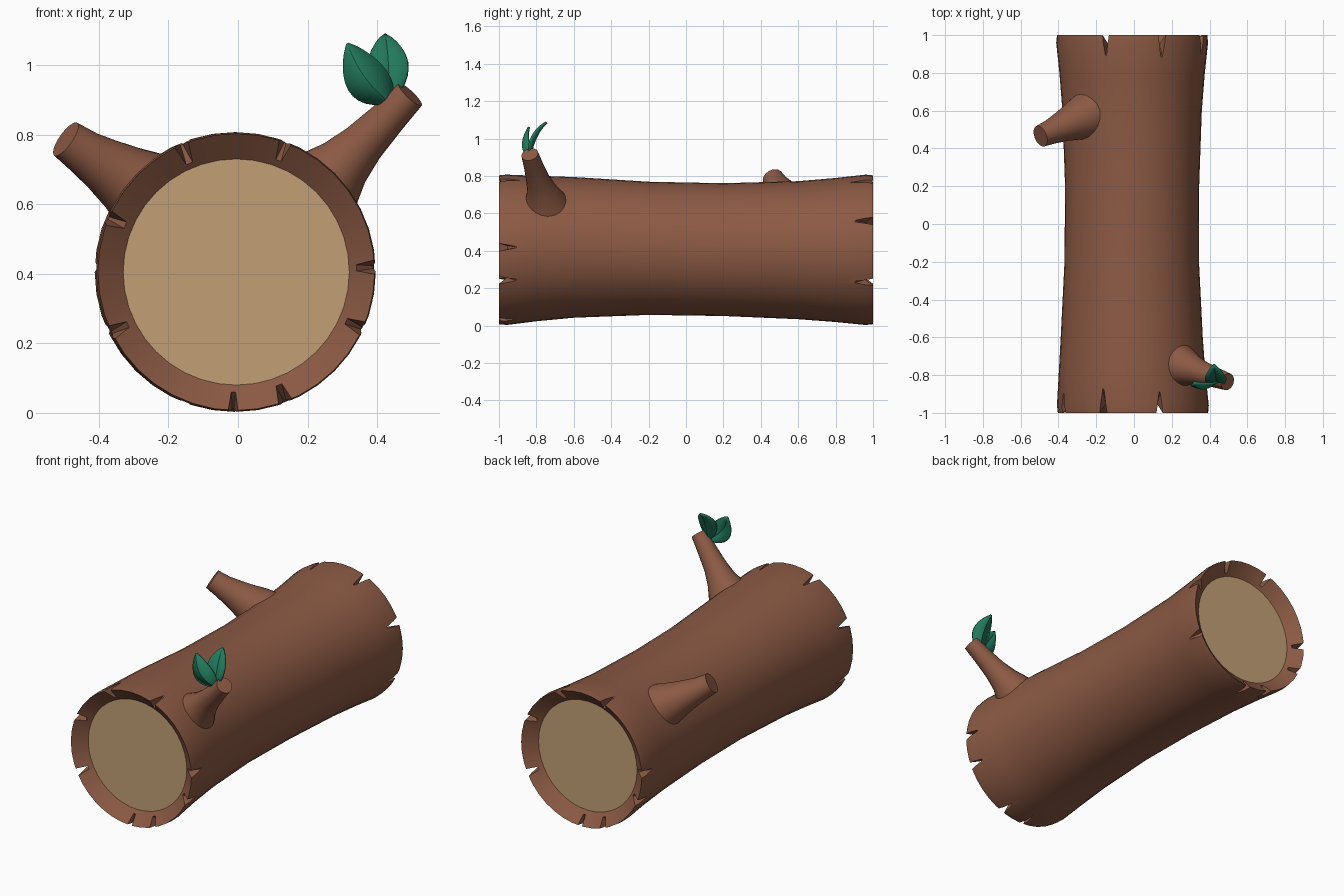
import bpy, bmesh, math
from mathutils import Vector

cube = bpy.data.objects.get("Cube")
if cube:
    bpy.data.objects.remove(cube, do_unlink=True)


def material(name, rgb):
    m = bpy.data.materials.new(name)
    m.use_nodes = True
    m.diffuse_color = (*rgb, 1)
    m.node_tree.nodes["Principled BSDF"].inputs["Base Color"].default_value = (*rgb, 1)
    return m


BARK = material("bark brown", (0.262, 0.102, 0.058))
WOOD = material("cut wood tan", (0.54, 0.35, 0.18))
LEAF = material("leaf green", (0.016, 0.19, 0.105))


def finish(name, bm, mats):
    bmesh.ops.recalc_face_normals(bm, faces=bm.faces)
    mesh = bpy.data.meshes.new(name)
    bm.to_mesh(mesh)
    bm.free()
    for m in mats:
        mesh.materials.append(m)
    ob = bpy.data.objects.new(name, mesh)
    bpy.context.collection.objects.link(ob)
    return ob


def activate(ob):
    bpy.ops.object.select_all(action='DESELECT')
    ob.select_set(True)
    bpy.context.view_layer.objects.active = ob


def smooth(ob, angle=35):
    activate(ob)
    bpy.ops.object.shade_smooth_by_angle(angle=math.radians(angle))


def loft(name, stations, mats, sides, axis=None, cap_mat=0):
    """Closed round body through (x, y, z, radius) stations."""
    bm = bmesh.new()
    pts = [Vector(s[:3]) for s in stations]
    rings = []
    for i, s in enumerate(stations):
        d = axis or pts[min(i + 1, len(pts) - 1)] - pts[max(i - 1, 0)]
        q = d.to_track_quat('Z', 'Y')
        turn = [2 * math.pi * k / sides for k in range(sides)]
        rings.append([bm.verts.new(pts[i] + q @ Vector((s[3] * math.cos(a), s[3] * math.sin(a), 0)))
                      for a in turn])
    for a, b in zip(rings, rings[1:]):
        for k in range(sides):
            n = (k + 1) % sides
            bm.faces.new((a[k], a[n], b[n], b[k]))
    for ring in (rings[0], rings[-1]):
        bm.faces.new(ring).material_index = cap_mat
    return finish(name, bm, mats)


# Log: waisted trunk with a recessed wood disc at each end
log = loft("log", [
    (-0.005, -0.94, 0.405, 0.325), (-0.005, -1, 0.405, 0.398), (-0.006, -0.96, 0.405, 0.402),
    (-0.01, -0.8, 0.412, 0.389), (-0.012, -0.6, 0.418, 0.376), (-0.012, -0.2, 0.413, 0.356),
    (-0.01, 0.2, 0.406, 0.355), (-0.01, 0.6, 0.403, 0.369), (-0.01, 0.8, 0.404, 0.385),
    (-0.01, 0.96, 0.405, 0.402), (-0.01, 1, 0.405, 0.398), (-0.01, 0.94, 0.405, 0.325),
], [BARK, WOOD], 40, Vector((0, 1, 0)), 1)

# Split notches in the bark rim, the same at both ends by a half turn
cut = bmesh.new()
for end in (-1, 1):
    for deg, width, depth in ((113, .03, .17), (69, .026, .15), (2, .03, .13), (-24, .03, .13),
                              (-69, .03, .13), (-91, .02, .14), (206, .03, .14), (157, .032, .14)):
        a = math.radians(deg)
        out = Vector((-end * math.cos(a), 0, math.sin(a)))
        side = out.cross(Vector((0, 1, 0)))
        mid = Vector((-0.007, 0, 0.405))
        tip = mid + out * 0.43 + Vector((0, end * (1 - depth), 0))
        corners = [mid + out * r + side * s * w + Vector((0, end * 1.02, 0))
                   for r, w in ((0.47, width), (0.29, width * 0.5)) for s in (-1, 1)]
        v = [cut.verts.new(p) for p in corners + [tip]]
        for f in ((0, 1, 3, 2), (0, 1, 4), (1, 3, 4), (3, 2, 4), (2, 0, 4)):
            cut.faces.new([v[i] for i in f])
cutter = finish("notch_cutter", cut, [BARK])
cutter.hide_render = True
mod = log.modifiers.new("notches", 'BOOLEAN')
mod.operation = 'DIFFERENCE'
mod.solver = 'EXACT'
mod.object = cutter
activate(log)
bpy.ops.object.modifier_apply(modifier=mod.name)
bpy.data.objects.remove(cutter, do_unlink=True)
smooth(log, 30)

# Branch stubs with flared roots
smooth(loft("left_branch", [
    (0.19, -0.74, 0.595, 0.15), (0.255, -0.755, 0.665, 0.112), (0.305, -0.77, 0.718, 0.082),
    (0.36, -0.79, 0.775, 0.064), (0.43, -0.813, 0.847, 0.053), (0.495, -0.835, 0.915, 0.046)],
    [BARK], 20))
smooth(loft("right_branch", [
    (-0.2, 0.59, 0.59, 0.145), (-0.28, 0.56, 0.645, 0.118), (-0.33, 0.537, 0.677, 0.098),
    (-0.385, 0.513, 0.713, 0.08), (-0.44, 0.488, 0.748, 0.066), (-0.495, 0.465, 0.787, 0.058)],
    [BARK], 20))


def leaf(name, base, bend, tip, side, fold, width):
    """Pointed blade along a curve, creased at its midrib."""
    base, bend, tip, side, fold = map(Vector, (base, bend, tip, side, fold))
    bm = bmesh.new()
    rows, steps = [], 10
    for i in range(steps + 1):
        t = i / steps
        p = base * (1 - t) ** 2 + bend * 2 * t * (1 - t) + tip * t * t
        w = width * max(0.03, math.sin(math.pi * t ** 0.85) ** 0.75 if 0 < t < 1 else 0)
        rows.append([bm.verts.new(p + side.normalized() * w * u + fold * w * abs(u))
                     for u in (-1, 0, 1)])
    for a, b in zip(rows, rows[1:]):
        for k in (0, 1):
            bm.faces.new((a[k], a[k + 1], b[k + 1], b[k]))
    ob = finish(name, bm, [LEAF])
    sol = ob.modifiers.new("thickness", 'SOLIDIFY')
    sol.thickness = 0.012
    sol.offset = 0
    smooth(ob, 30)


# Pair of leaves at the branch tip
leaf("front_leaf", (0.435, -0.835, 0.895), (0.355, -0.905, 0.95), (0.315, -0.84, 1.06),
     (0.8, 0.1, 0.6), (0, 0.35, 0), 0.06)
leaf("back_leaf", (0.435, -0.835, 0.895), (0.435, -0.815, 1.02), (0.423, -0.745, 1.087),
     (1, 0, 0), (0, -0.35, 0.1), 0.056)
